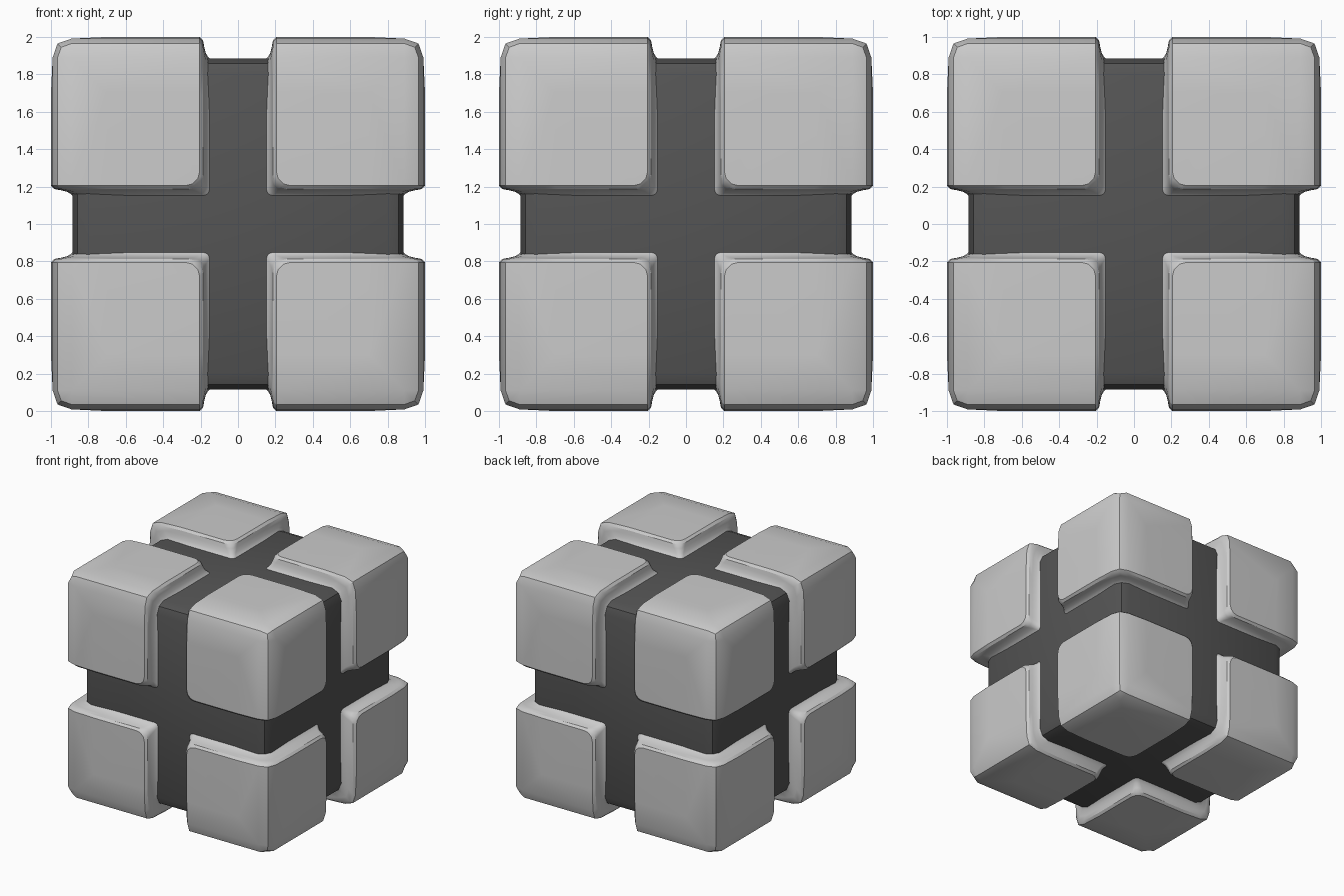
import bpy, bmesh
from math import sin, cos, pi, radians
from mathutils import Vector

if "Cube" in bpy.data.objects:
    bpy.data.objects.remove(bpy.data.objects["Cube"])

ARC = 4          # points in each rounded groove corner
N = ARC + 5      # ring points per cube face


def finish(bm, name):
    bmesh.ops.recalc_face_normals(bm, faces=bm.faces[:])
    me = bpy.data.meshes.new(name)
    bm.to_mesh(me)
    bm.free()
    ob = bpy.data.objects.new(name, me)
    bpy.context.collection.objects.link(ob)
    ob.location = (0, 0, 1)
    bpy.ops.object.select_all(action='DESELECT')
    ob.select_set(True)
    bpy.context.view_layer.objects.active = ob
    bpy.ops.object.shade_smooth_by_angle(angle=radians(30))
    return ob


def on_face(f, a, b, n):
    v = Vector((0, 0, 0))
    v[f], v[(f + 1) % 3], v[(f + 2) % 3] = n, a, b
    return v


# Dark rounded core
bm = bmesh.new()
bmesh.ops.create_cube(bm, size=1.77)
bmesh.ops.bevel(bm, geom=bm.edges[:], offset=0.09, segments=2, profile=0.5, affect='EDGES')
core = finish(bm, "dark_core")
mat = bpy.data.materials.new("dark_grey")
mat.diffuse_color = (0.09, 0.09, 0.09, 1)
mat.use_nodes = True
mat.node_tree.nodes["Principled BSDF"].inputs["Base Color"].default_value = mat.diffuse_color
core.data.materials.append(mat)

# Corner block: rings wrapping three cube faces, stepping out of the core
bm = bmesh.new()
E, M, DROP, SOFT = 0.11, 0.035, 0.009, 0.3


def ring(g, h, r):
    pts = []
    for f in (0, 2, 1):
        pts += [on_face(f, h - E, g, h - DROP), on_face(f, h - SOFT, g, h)]
        for i in range(ARC):
            t = pi / 2 * i / (ARC - 1)
            pts.append(on_face(f, g + r - r * sin(t), g + r - r * cos(t), h))
        pts += [on_face(f, g, h - SOFT, h), on_face(f, g, h - E, h - DROP)]
        pts.append(on_face(f, g, h - M, h - M))
    return [bm.verts.new(p) for p in pts]


# groove offset, height, corner radius
steps = [(0.148, 0.880, 0.03), (0.160, 0.893, 0.035), (0.173, 0.915, 0.045),
         (0.181, 0.950, 0.06), (0.187, 0.982, 0.075), (0.205, 1.0, 0.075)]
rings = [ring(*s) for s in steps]
for lo, hi in zip(rings, rings[1:]):
    for i in range(len(lo)):
        j = (i + 1) % len(lo)
        bm.faces.new((lo[i], lo[j], hi[j], hi[i]))

# Outer faces, chamfered outer edges and rounded cube corner
top = rings[-1]
p = [bm.verts.new(on_face(f, 1 - E, 1 - E, 1 - DROP)) for f in (0, 2, 1)]
q = [bm.verts.new(on_face(f, 1 - SOFT, 1 - SOFT, 1)) for f in (0, 2, 1)]
m = [bm.verts.new(on_face(f, 1 - E, 1 - M, 1 - M)) for f in (1, 0, 2)]
# each edge midpoint lies low along the axis left free by its two faces
for i, f in enumerate((0, 2, 1)):
    m[i].co = on_face(f, 1 - E, 1 - M, 1 - M)
tip = bm.verts.new((0.945, 0.945, 0.945))
for i in range(3):
    s, k, prev = i * N, (i + 1) % 3, (i - 1) % 3
    bm.faces.new(top[s + 1:s + N - 2] + [q[i]])
    bm.faces.new((top[s], top[s + 1], q[i], p[i]))
    bm.faces.new((q[i], top[s + N - 3], top[s + N - 2], p[i]))
    bm.faces.new((top[s + N - 2], top[s + N - 1], m[i], p[i]))
    bm.faces.new((top[s + N - 1], top[k * N], p[k], m[i]))
    bm.faces.new((p[i], m[i], tip, m[prev]))

blocks = finish(bm, "corner_blocks")
mirror = blocks.modifiers.new("mirror", 'MIRROR')
mirror.use_axis = (True, True, True)
mirror.use_mirror_merge = False
blocks.modifiers.move(len(blocks.modifiers) - 1, 0)
